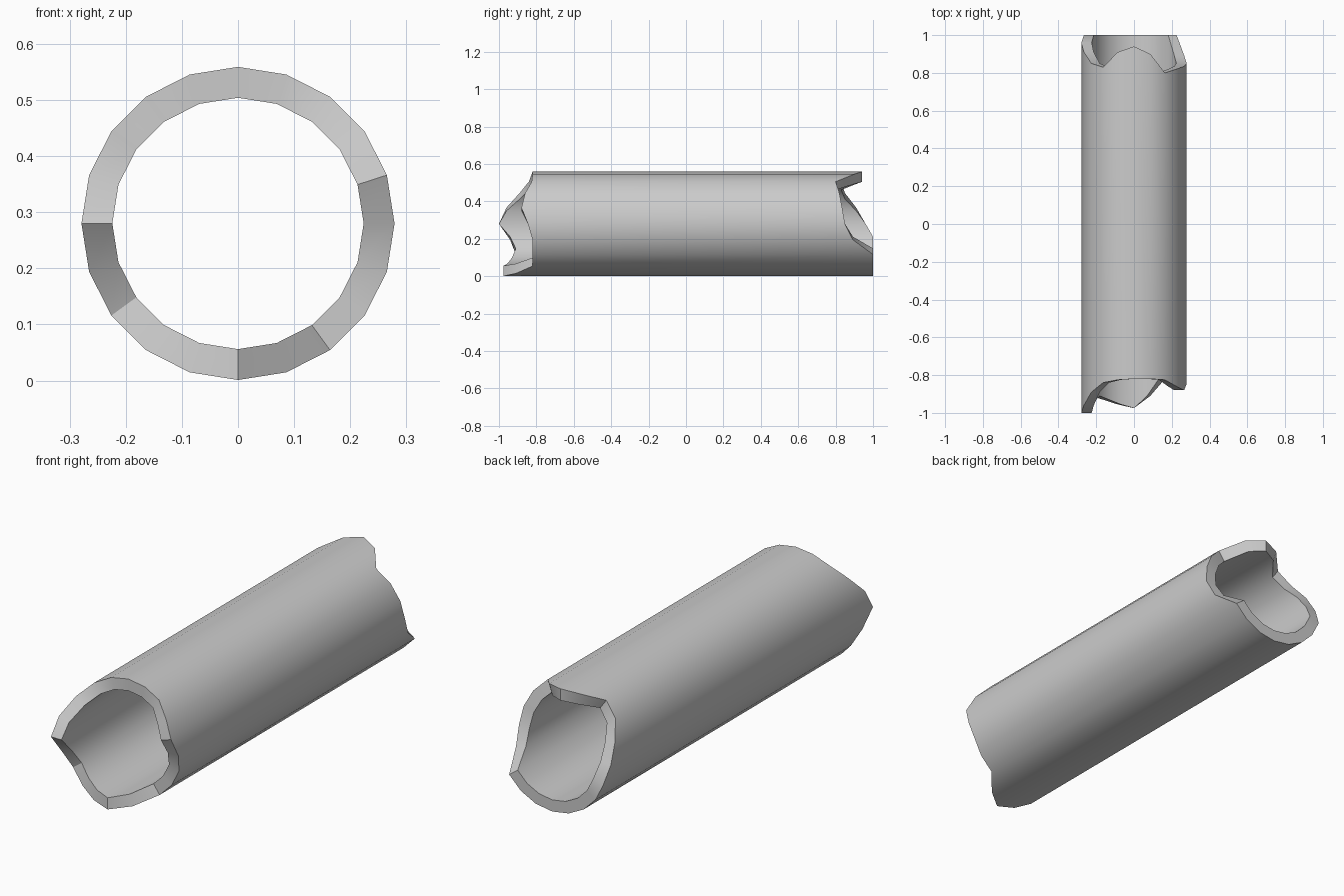
import bpy, bmesh
from math import cos, sin, pi

if "Cube" in bpy.data.objects:
    bpy.data.objects.remove(bpy.data.objects["Cube"])

SIDES = 20
R_OUT, R_IN, CZ = 0.279, 0.224, 0.28

# Ragged broken ends: y of each rim corner, counter-clockwise from +x
front_y = [-0.845, -0.88, -0.86, -0.825, -0.82, -0.82, -0.825, -0.84, -0.89, -0.96,
           -1.0, -0.94, -0.91, -0.93, -0.955, -0.975, -0.91, -0.82, -0.82, -0.82]
back_y = [0.85, 0.835, 0.82, 0.80, 0.90, 0.94, 0.91, 0.83, 0.85, 0.91,
          0.96, 1.0, 1.0, 1.0, 1.0, 1.0, 1.0, 1.0, 1.0, 0.893]

bm = bmesh.new()


def ring(radius, ys):
    return [bm.verts.new((radius * cos(2 * pi * k / SIDES), y,
                          CZ + radius * sin(2 * pi * k / SIDES)))
            for k, y in enumerate(ys)]


# Outer wall, back rim, inner wall and front rim as one closed loop of rings
rings = [ring(R_OUT, front_y), ring(R_OUT, back_y),
         ring(R_IN, back_y), ring(R_IN, front_y)]
for i in range(4):
    a, b = rings[i], rings[(i + 1) % 4]
    for k in range(SIDES):
        n = (k + 1) % SIDES
        bm.faces.new((a[k], a[n], b[n], b[k]))
bmesh.ops.recalc_face_normals(bm, faces=bm.faces)

mesh = bpy.data.meshes.new("broken_pipe")
bm.to_mesh(mesh)
bm.free()
pipe = bpy.data.objects.new("broken_pipe", mesh)
bpy.context.collection.objects.link(pipe)

# Smooth round walls, crisp rims
bpy.context.view_layer.objects.active = pipe
pipe.select_set(True)
bpy.ops.object.shade_smooth_by_angle(angle=pi / 6)
